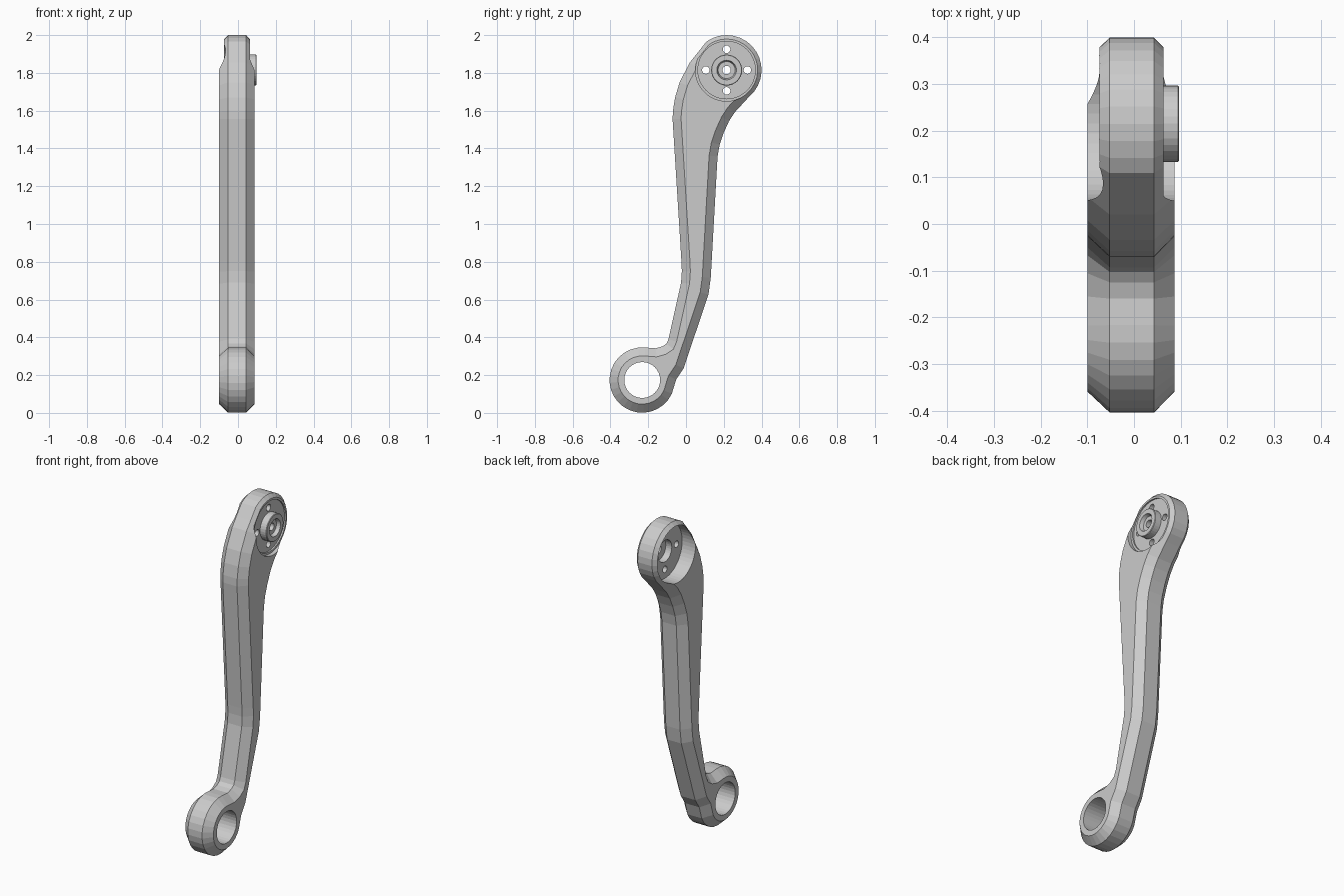
import bpy, bmesh
from math import sin, cos, radians, pi
from mathutils import Vector, Matrix

if "Cube" in bpy.data.objects:
    bpy.data.objects.remove(bpy.data.objects["Cube"])

TOP, BOT = (0.215, 1.815), (-0.232, 0.174)   # hub and eye centres (y, z)


def obj_from_bm(name, bm):
    bmesh.ops.recalc_face_normals(bm, faces=bm.faces[:])
    me = bpy.data.meshes.new(name)
    bm.to_mesh(me)
    bm.free()
    ob = bpy.data.objects.new(name, me)
    bpy.context.collection.objects.link(ob)
    return ob


def arc(c, r, a0, a1, n):
    return [(c[0] + r * cos(radians(a0 + (a1 - a0) * i / n)),
             c[1] + r * sin(radians(a0 + (a1 - a0) * i / n))) for i in range(n + 1)]


def inset(pts, d):
    # mitred inward offset of a counter-clockwise outline
    out = []
    for i, p in enumerate(pts):
        p, a, b = Vector(p), Vector(pts[i - 1]), Vector(pts[(i + 1) % len(pts)])
        e, f = (p - a).normalized(), (b - p).normalized()
        n1, n2 = Vector((-e.y, e.x)), Vector((-f.y, f.x))
        out.append(p + (n1 + n2) * d / (1 + n1.dot(n2)))
    return out


def cut(target, c, r, x0, x1, seg=32):
    # subtract a cylinder running along x
    bm = bmesh.new()
    m = Matrix.Translation(((x0 + x1) / 2, c[0], c[1])) @ Matrix.Rotation(pi / 2, 4, 'Y')
    bmesh.ops.create_cone(bm, cap_ends=True, segments=seg, radius1=r, radius2=r,
                          depth=x1 - x0, matrix=m)
    cutter = obj_from_bm("cutter", bm)
    cutter.hide_render = True
    mod = target.modifiers.new("cut", 'BOOLEAN')
    mod.operation, mod.solver, mod.object = 'DIFFERENCE', 'EXACT', cutter
    bpy.context.view_layer.objects.active = target
    bpy.ops.object.modifier_apply(modifier=mod.name)
    bpy.data.objects.remove(cutter)


# Arm outline (y, z), counter-clockwise
outline = (arc(BOT, 0.173, 85, 335, 20)
           + [(-0.052, 0.177), (-0.013, 0.235), (0.119, 0.627), (0.131, 0.715),
              (0.167, 1.357), (0.178, 1.42), (0.2, 1.484), (0.228, 1.545),
              (0.257, 1.59), (0.325, 1.664)]
           + arc(TOP, 0.185, -38, 125, 14)
           + [(0.06, 1.905), (0.02, 1.855), (-0.034, 1.75), (-0.058, 1.67),
              (-0.069, 1.6), (-0.071, 1.555), (-0.024, 0.80), (-0.022, 0.75),
              (-0.026, 0.69), (-0.093, 0.39), (-0.103, 0.367), (-0.125, 0.352),
              (-0.16, 0.342)])

# Chamfered arm
bm = bmesh.new()
small = inset(outline, 0.045)
loops = [[bm.verts.new((x, p[0], p[1])) for p in ring]
         for x, ring in ((-0.1, small), (-0.052, outline), (0.043, outline), (0.087, small))]
n = len(outline)
for a, b in zip(loops, loops[1:]):
    for i in range(n):
        j = (i + 1) % n
        bm.faces.new((a[i], a[j], b[j], b[i]))
bm.faces.new(loops[0])
bm.faces.new(loops[-1])
arm = obj_from_bm("arm", bm)

# Eye hole, hub recesses, bore and screw holes
cut(arm, BOT, 0.095, -0.3, 0.3)
cut(arm, TOP, 0.165, 0.063, 0.3, 48)
cut(arm, TOP, 0.152, 0.054, 0.2, 48)
cut(arm, TOP, 0.164, -0.3, -0.01, 48)
cut(arm, TOP, 0.065, -0.2, 0.2)
for k in range(4):
    a = k * pi / 2
    cut(arm, (TOP[0] + 0.11 * cos(a), TOP[1] + 0.11 * sin(a)), 0.02, -0.2, 0.2, 16)

# Hub stub: stepped ring revolved around x
profile = [(0.03, 0.022), (0.03, 0.078), (0.045, 0.082), (0.094, 0.082), (0.097, 0.079),
           (0.097, 0.052), (0.075, 0.045), (0.075, 0.022)]
bm = bmesh.new()
S = 32
rings = [[bm.verts.new((x, TOP[0] + r * cos(2 * pi * k / S), TOP[1] + r * sin(2 * pi * k / S)))
          for k in range(S)] for x, r in profile]
for i in range(len(rings)):
    a, b = rings[i - 1], rings[i]
    for k in range(S):
        m = (k + 1) % S
        bm.faces.new((a[k], a[m], b[m], b[k]))
obj_from_bm("hub_stub", bm)
